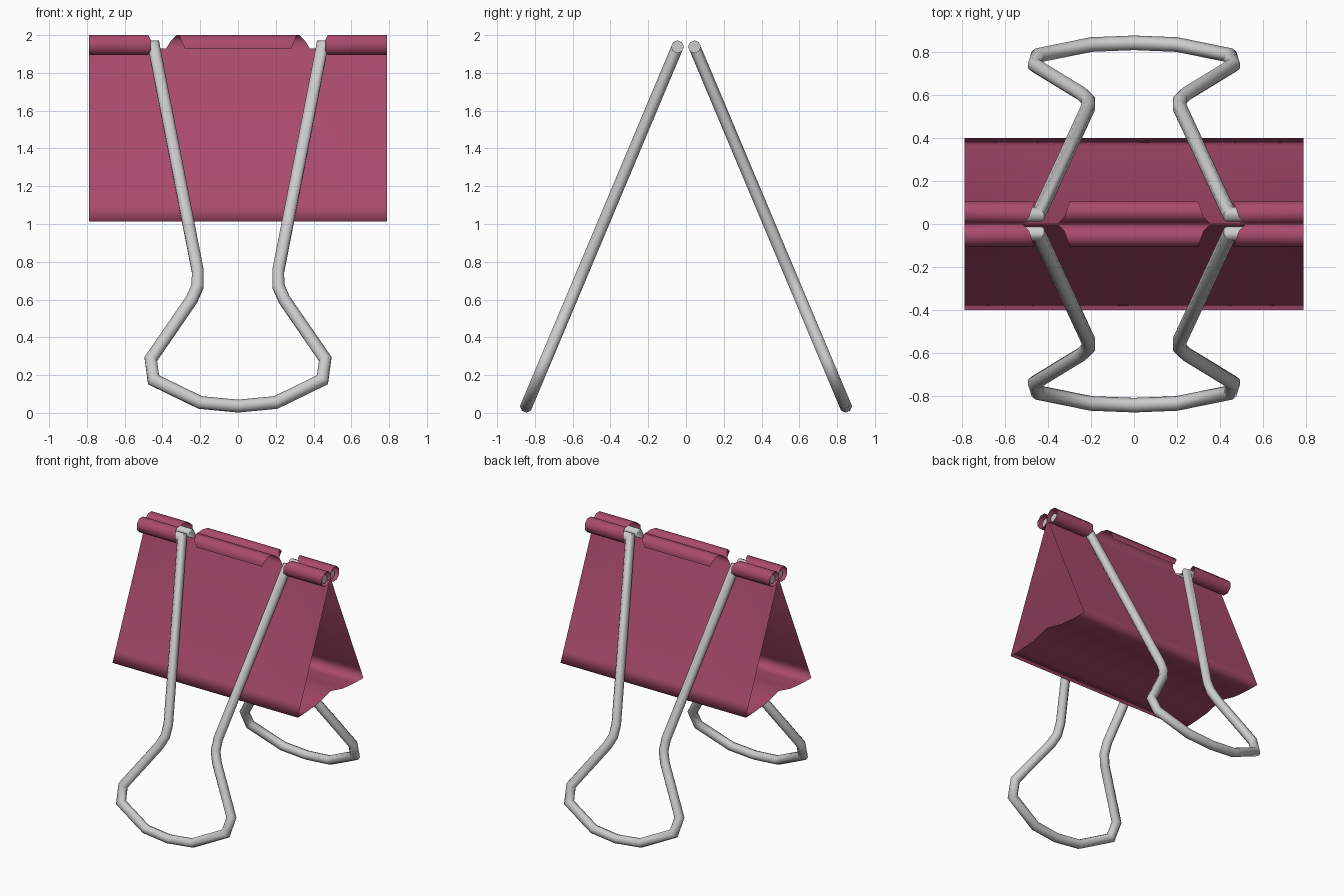
import bpy, bmesh, math
from mathutils import Vector

if "Cube" in bpy.data.objects:
    bpy.data.objects.remove(bpy.data.objects["Cube"])


def finish(bm, name):
    bmesh.ops.remove_doubles(bm, verts=bm.verts[:], dist=0.0005)
    bmesh.ops.recalc_face_normals(bm, faces=bm.faces[:])
    for f in bm.faces:
        f.smooth = True
    me = bpy.data.meshes.new(name)
    bm.to_mesh(me)
    bm.free()
    ob = bpy.data.objects.new(name, me)
    bpy.context.collection.objects.link(ob)
    return ob


def skin(bm, rows):
    """Quads between successive rows of points."""
    vs = [[bm.verts.new(p) for p in r] for r in rows]
    for a, b in zip(vs, vs[1:]):
        for i in range(len(a) - 1):
            bm.faces.new((a[i], a[i + 1], b[i + 1], b[i]))


# Spring sheet: arched base and two leaning walls
W = 0.79
cols = [-W, -0.54, -0.38, 0.38, 0.54, W]
half = [(0.002, 1.93), (0.365, 1.095), (0.4, 1.012), (0.3, 1.014), (0.15, 1.026)]
profile = [(-y, z) for y, z in half] + [(0, 1.065)] + half[::-1]
bm = bmesh.new()
skin(bm, [[(x, y, z) for x in cols] for y, z in profile])

# Rolled lips: octagonal curls at the ends, a shorter tapered tab in the middle
curl = [(0.002, 1.93), (0.002, 1.97), (0.032, 2.0), (0.075, 2.0), (0.105, 1.97),
        (0.105, 1.926), (0.075, 1.895), (0.034, 1.895), (0.008, 1.916)]
end_edge = [0.54, 0.52, 0.49, 0.475, 0.46, 0.46, 0.475, 0.49, 0.5]
tab_edge = [0.38, 0.355, 0.325, 0.31, 0.30, 0.28]
for sy in (-1, 1):
    for sx in (-1, 1):
        skin(bm, [[(sx * e, sy * y, z), (sx * W, sy * y, z)]
                  for e, (y, z) in zip(end_edge, curl)])
    skin(bm, [[(-e, sy * y, z), (e, sy * y, z)] for e, (y, z) in zip(tab_edge, curl)])
sheet = finish(bm, "spring_sheet")
mat = bpy.data.materials.new("burgundy")
mat.diffuse_color = (0.4, 0.07, 0.15, 1)
mat.use_nodes = True
mat.node_tree.nodes["Principled BSDF"].inputs["Base Color"].default_value = mat.diffuse_color
sheet.data.materials.append(mat)

# Wire handles: mitred round wire swept along a path in a leaning plane
R, SIDES = 0.034, 8
TOP, BOTTOM = Vector((0, 0.045, 1.938)), Vector((0, 0.845, 0.036))
half_path = [(0.77, 1.938), (0.445, 1.938), (0.213, 0.75), (0.214, 0.67), (0.245, 0.60),
             (0.462, 0.285), (0.447, 0.175), (0.2, 0.055)]
path = half_path + [(0, 0.036)] + [(-x, z) for x, z in half_path[::-1]]


def handle(name, sy):
    down = BOTTOM - TOP
    length = down.length
    down.normalize()
    across = Vector((1, 0, 0))
    normal = across.cross(down)
    # path as 2D points (x, distance down the plane)
    pts = [Vector((x, (TOP.z - z) / (TOP.z - BOTTOM.z) * length)) for x, z in path]
    bm = bmesh.new()
    rings = []
    for i, p in enumerate(pts):
        d0 = (p - pts[i - 1]).normalized() if i else (pts[1] - p).normalized()
        d1 = (pts[i + 1] - p).normalized() if i < len(pts) - 1 else d0
        n0, n1 = Vector((-d0.y, d0.x)), Vector((-d1.y, d1.x))
        m = (n0 + n1).normalized()
        m /= m.dot(n0)
        ring = []
        for k in range(SIDES):
            a = math.tau * (k + 0.5) / SIDES
            q = p + m * R * math.cos(a)
            v = TOP + across * q.x + down * q.y + normal * R * math.sin(a)
            ring.append((v.x, sy * v.y, v.z))
        rings.append(ring + ring[:1])
    skin(bm, rings)
    bmesh.ops.remove_doubles(bm, verts=bm.verts[:], dist=0.0005)
    bmesh.ops.holes_fill(bm, edges=bm.edges[:], sides=SIDES)
    ob = finish(bm, name)
    bpy.ops.object.select_all(action='DESELECT')
    ob.select_set(True)
    bpy.context.view_layer.objects.active = ob
    bpy.ops.object.shade_smooth_by_angle(angle=math.radians(50))


handle("front_handle", -1)
handle("back_handle", 1)
